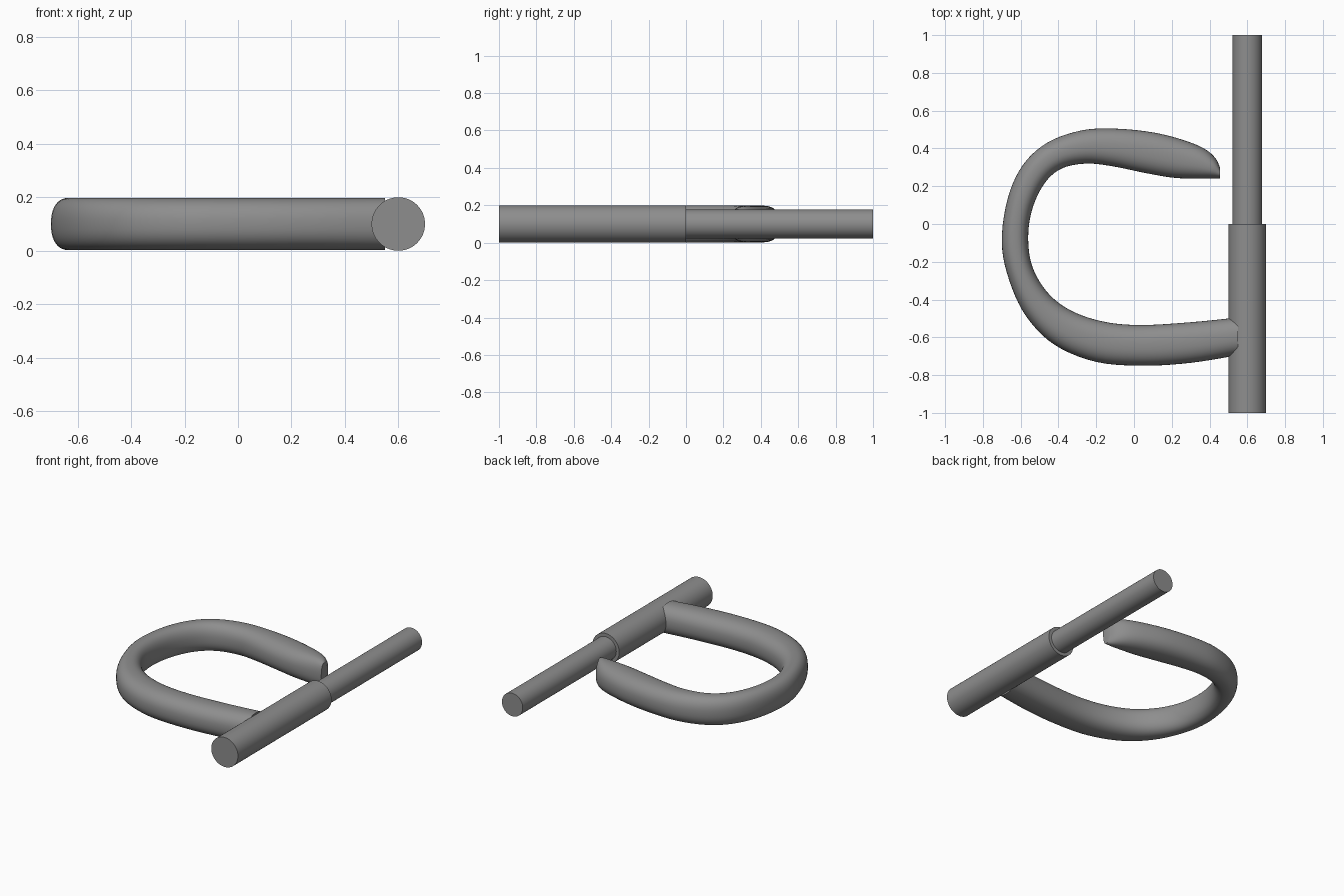
import bpy, bmesh, math
from mathutils import Vector

if "Cube" in bpy.data.objects:
    bpy.data.objects.remove(bpy.data.objects["Cube"])

MID_Z = 0.1
steel = bpy.data.materials.new("steel grey")
steel.diffuse_color = (0.27, 0.27, 0.27, 1)
steel.use_nodes = True
steel.node_tree.nodes["Principled BSDF"].inputs["Base Color"].default_value = steel.diffuse_color


def finish(name, bm):
    bmesh.ops.recalc_face_normals(bm, faces=bm.faces[:])
    mesh = bpy.data.meshes.new(name)
    bm.to_mesh(mesh)
    bm.free()
    mesh.materials.append(steel)
    obj = bpy.data.objects.new(name, mesh)
    bpy.context.collection.objects.link(obj)
    bpy.ops.object.select_all(action='DESELECT')
    obj.select_set(True)
    bpy.context.view_layer.objects.active = obj
    bpy.ops.object.shade_smooth_by_angle(angle=math.radians(40))


def rod(name, radius, y0, y1):
    bm = bmesh.new()
    bmesh.ops.create_cone(bm, cap_ends=True, segments=64, radius1=radius,
                          radius2=radius, depth=y1 - y0)
    for v in bm.verts:
        x, y, z = v.co
        v.co = (0.6 + x, (y0 + y1) / 2 + z, MID_Z + y)
    finish(name, bm)


def spline(a, b, c, d, t):
    return 0.5 * (2 * b + (c - a) * t + (2 * a - 5 * b + 4 * c - d) * t * t
                  + (3 * b - a - 3 * c + d) * t ** 3)


# Straight barrel and thinner pin
rod("barrel", 0.10, -1, 0)
rod("pin", 0.078, 0, 1)

# Hook stations: outer x, y, inner x, y, half height
stations = [Vector(s) for s in (
    (0.55, -0.695, 0.55, -0.495, 0.098), (0.3, -0.735, 0.3, -0.52, 0.098),
    (0.05, -0.75, 0.03, -0.535, 0.098), (-0.2, -0.73, -0.17, -0.515, 0.098),
    (-0.42, -0.64, -0.34, -0.455, 0.098), (-0.57, -0.49, -0.46, -0.36, 0.098),
    (-0.66, -0.30, -0.54, -0.22, 0.098), (-0.70, -0.10, -0.56, -0.06, 0.098),
    (-0.67, 0.13, -0.535, 0.09, 0.098), (-0.59, 0.31, -0.47, 0.22, 0.098),
    (-0.46, 0.43, -0.38, 0.295, 0.098), (-0.28, 0.495, -0.25, 0.32, 0.098),
    (-0.10, 0.505, -0.11, 0.305, 0.098), (0.1, 0.485, 0.06, 0.27, 0.098),
    (0.26, 0.445, 0.2, 0.246, 0.098), (0.37, 0.40, 0.31, 0.24, 0.097),
    (0.43, 0.35, 0.40, 0.24, 0.092), (0.455, 0.30, 0.455, 0.24, 0.08))]

# Loft a rounded section through the stations
SIDES, STEPS = 40, 5
last = len(stations) - 1
samples = []
for i in range(last):
    a, d = stations[max(i - 1, 0)], stations[min(i + 2, last)]
    samples += [spline(a, stations[i], stations[i + 1], d, k / STEPS)
                for k in range(STEPS)]
samples.append(stations[-1])

bm = bmesh.new()
rings = []
for ox, oy, ix, iy, h in samples:
    ring = []
    for k in range(SIDES):
        ang = 2 * math.pi * k / SIDES
        c, s = math.cos(ang), math.sin(ang)
        u = math.copysign(abs(c) ** 0.85, c)
        w = math.copysign(abs(s) ** 0.85, s)
        ring.append(bm.verts.new(((ox + ix) / 2 + u * (ox - ix) / 2,
                                  (oy + iy) / 2 + u * (oy - iy) / 2,
                                  MID_Z + w * h)))
    rings.append(ring)
for r0, r1 in zip(rings, rings[1:]):
    for k in range(SIDES):
        n = (k + 1) % SIDES
        bm.faces.new((r0[k], r0[n], r1[n], r1[k]))
bm.faces.new(rings[0])
bm.faces.new(rings[-1])
finish("hook", bm)
